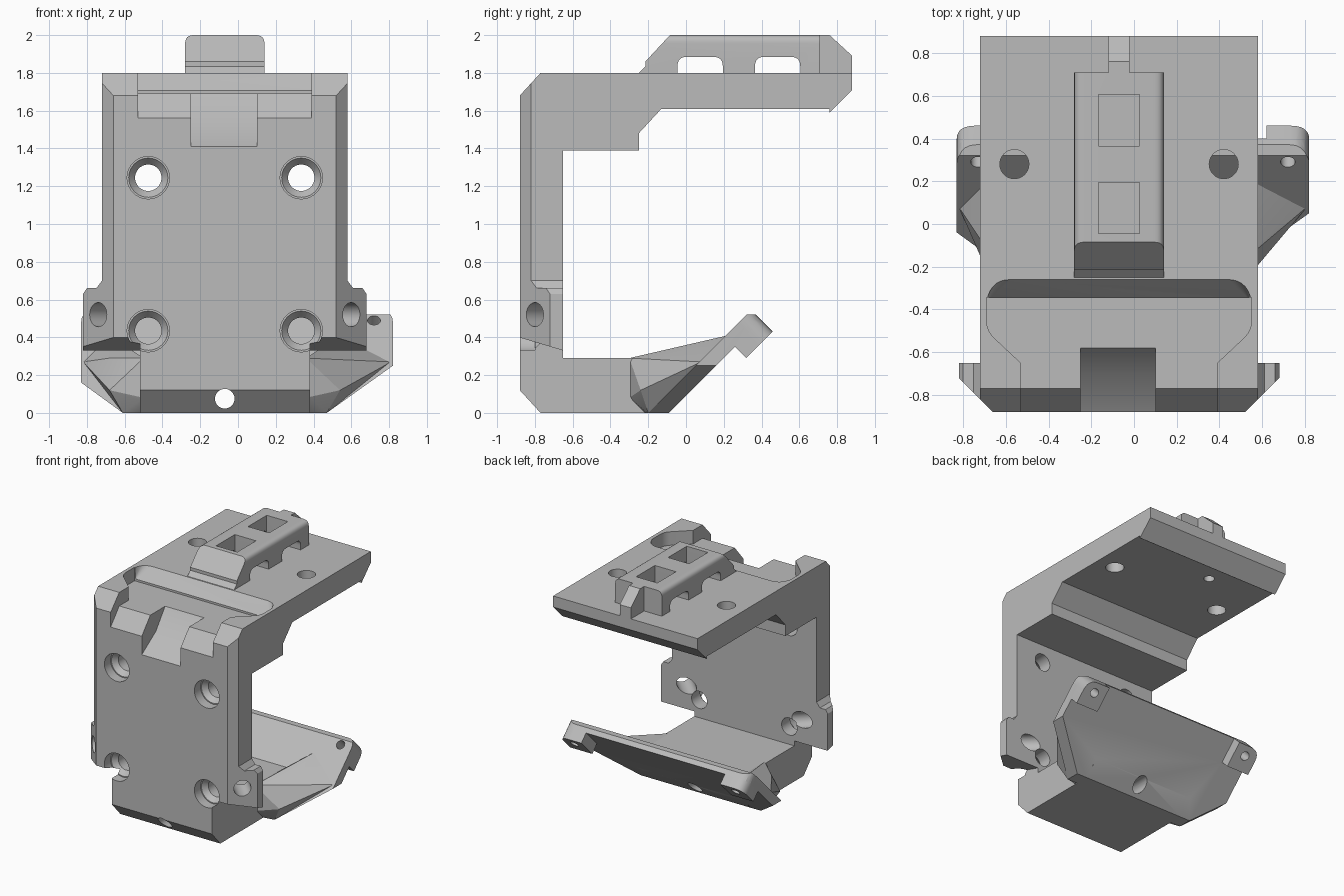
import bpy, bmesh, math
from mathutils import Vector, Matrix

if "Cube" in bpy.data.objects:
    bpy.data.objects.remove(bpy.data.objects["Cube"])

grey = bpy.data.materials.new("plain grey")
grey.use_nodes = True
COLOUR = (0.5, 0.5, 0.5, 1)
grey.diffuse_color = COLOUR
grey.node_tree.nodes["Principled BSDF"].inputs["Base Color"].default_value = COLOUR

MID = -0.07                      # symmetry plane of the bracket
LEFT, RIGHT = MID - 0.65, MID + 0.65


def mirror(x):
    return 2 * MID - x


def finish(name, bm):
    bm.normal_update()
    bmesh.ops.recalc_face_normals(bm, faces=bm.faces[:])
    if bm.calc_volume(signed=True) < 0:
        bmesh.ops.reverse_faces(bm, faces=bm.faces[:])
    mesh = bpy.data.meshes.new(name)
    bm.to_mesh(mesh)
    bm.free()
    mesh.materials.append(grey)
    ob = bpy.data.objects.new(name, mesh)
    bpy.context.scene.collection.objects.link(ob)
    return ob


def prism(name, pts, axis, lo, hi, matrix=None):
    """Extrude a 2D outline along x (y,z), y (x,z) or z (x,y)."""
    put = {"x": lambda a, b, t: (t, a, b),
           "y": lambda a, b, t: (a, t, b),
           "z": lambda a, b, t: (a, b, t)}[axis]
    bm = bmesh.new()
    ends = [[bm.verts.new(put(a, b, t)) for a, b in pts] for t in (lo, hi)]
    n = len(pts)
    bm.faces.new(ends[0][::-1])
    bm.faces.new(ends[1])
    for i in range(n):
        j = (i + 1) % n
        bm.faces.new((ends[0][i], ends[0][j], ends[1][j], ends[1][i]))
    if matrix:
        bm.transform(matrix)
    return finish(name, bm)


def box(name, x, y, z, matrix=None):
    return prism(name, [(x[0], y[0]), (x[1], y[0]), (x[1], y[1]), (x[0], y[1])], "z", *z, matrix)


def hull(name, pts):
    bm = bmesh.new()
    for p in pts:
        bm.verts.new(p)
    bmesh.ops.convex_hull(bm, input=bm.verts[:])
    bmesh.ops.delete(bm, geom=[v for v in bm.verts if not v.link_faces], context="VERTS")
    return finish(name, bm)


def rod(name, start, end, r1, r2=None):
    start, end = Vector(start), Vector(end)
    d = end - start
    bm = bmesh.new()
    bmesh.ops.create_cone(bm, cap_ends=True, segments=40, radius1=r1,
                          radius2=r1 if r2 is None else r2, depth=d.length)
    bm.transform(Matrix.Translation((start + end) / 2) @ d.to_track_quat("Z", "Y").to_matrix().to_4x4())
    return finish(name, bm)


def rounded(pts):
    """Outline whose corners (a, b, r) are rounded where r is given."""
    out = []
    for i, (a, b, r) in enumerate(pts):
        p = Vector((a, b))
        if not r:
            out.append((a, b))
            continue
        p0 = p + (Vector(pts[i - 1][:2]) - p).normalized() * r
        p2 = p + (Vector(pts[(i + 1) % len(pts)][:2]) - p).normalized() * r
        for k in range(7):
            t = k / 6
            q = p + (p0 - p) * (1 - t) ** 2 + (p2 - p) * t ** 2
            out.append((q.x, q.y))
    return out


def combine(target, others, op):
    for o in others:
        mod = target.modifiers.new(op, "BOOLEAN")
        mod.operation, mod.solver, mod.object = op, "EXACT", o
        bpy.context.view_layer.update()
        mesh = bpy.data.meshes.new_from_object(target.evaluated_get(bpy.context.evaluated_depsgraph_get()))
        target.modifiers.clear()
        target.data = mesh
        bpy.data.objects.remove(o)
    return target


def cut(target, *others):
    return combine(target, others, "DIFFERENCE")


def join(target, *others):
    return combine(target, others, "UNION")


# Wall and top plate
bracket = prism("bracket", [(-.88, .3), (-.88, 1.68), (-.77, 1.8), (.88, 1.8), (.88, 1.71), (.76, 1.59),
                            (.76, 1.61), (-.13, 1.61), (-.25, 1.48), (-.25, 1.39), (-.65, 1.39), (-.65, .3)],
                "x", LEFT, RIGHT)

# Side ears and the long corner chamfers
ear = [(.3, .3), (.68, .3), (.68, .63), (.66, .66), (.61, .66), (.58, .7), (.3, .7)]
corner = [(.5, -.9), (.74, -.66), (.74, -.9)]
for side in (lambda x: x, mirror):
    join(bracket, prism("ear", [(side(x), z) for x, z in ear], "y", -.88, -.65))
    cut(bracket, prism("corner_cut", [(side(x), y) for x, y in corner], "z", .1, 1.9))
cut(bracket, prism("under_cut", [(-.95, .42), (-.6, .315), (-.6, .2), (-.95, .2)], "x", -1, 1))

# Shallow pocket in the top with its sloped back and open front
pocket = [(-.69, -.345, 0), (-.69, -.5, .05), (-.53, -.65, 0), (-.53, -1, 0)]
pocket += [(mirror(x), y, r) for x, y, r in reversed(pocket)]
cut(bracket, prism("pocket_cut", rounded(pocket), "z", 1.69, 1.9))
lip = rounded([(-.69, -.36, 0), (-.66, -.26, .08), (mirror(-.66), -.26, .08), (mirror(-.69), -.36, 0)])
cut(bracket, hull("pocket_slope_cut", [(x, y, z) for x, y in lip for z in (1.8, 1.85)]
                  + [(-.685, -.36, 1.69), (mirror(-.685), -.36, 1.69)]))
cut(bracket, prism("front_slope_cut", [(-1, 1.9), (-.77, 1.9), (-.77, 1.69), (-.88, 1.56), (-1, 1.42)],
                   "x", -.53, mirror(-.53)))
cut(bracket, prism("notch_cut", [(-1, 1.9), (-.58, 1.9), (-.58, 1.69), (-.7, 1.53), (-1, 1.33)],
                   "x", -.25, .1))

# Lower arm
join(bracket, prism("lower_arm", [(-.88, .12), (-.77, 0), (-.09, 0), (.02, .11), (.09, .29),
                                  (-.65, .29), (-.65, .45), (-.88, .45)], "x", -.52, .38))

# Tilted wing plate with two mounting tabs
TILT = Matrix.Rotation(math.radians(45), 4, "X")
outline = rounded([(-.83, -.3, 0), (.82, -.3, 0), (.82, .63, .09), (-.83, .63, .09)])
wing = prism("wing_plate", outline, "z", .064, .141, TILT)
for a, b in ((.62, .82), (-.83, -.63)):
    outer = (lambda x: .05 if abs(x) > .7 else 0)
    tab = rounded([(a, .431, 0), (b, .431, 0), (b, .63, outer(b) * 1.8), (a, .63, outer(a) * 1.8)])
    join(wing, prism("tab", tab, "z", -.021, .1, TILT))

# Gussets between the lower arm and the wing
for side, tip in ((lambda x: x, .81), (mirror, -.82)):
    pts = [(.36, -.3, .08), (.36, -.22, 0), (.47, -.2, 0), (.36, -.3, .29), (.36, -.06, .29), (.54, -.13, .29),
           (.54, -.24, .12), (.54, .22, .41), (.54, .1, .25)]
    join(wing, hull("gusset", [(side(x), y, z) for x, y, z in pts] + [(tip, .08, .27)]))

# Trim the wing: flat bottom, sloped lower corners, flat top edge
cut(wing, box("bottom_cut", (-1, 1), (-1, 1), (-1, 0)), box("top_cut", (-1, 1), (-1, 1), (.52, 1)),
    prism("corner_cut", [(.47, 0), (.82, .25), (1, .38), (1, -.2), (.47, -.2)], "y", -1, 1),
    prism("corner_cut", [(-.61, 0), (-.83, .16), (-1, .283), (-1, -.2), (-.61, -.2)], "y", -1, 1))
for x in (.72, -.73):
    cut(wing, rod("tab_hole", (x, .19, .59), (x, .6, .18), .034))
join(bracket, wing)

# Rail on the top plate with pockets and side arches
rail = prism("rail", rounded([(-.28, 1.78, 0), (.14, 1.78, 0), (.14, 2, .045), (-.28, 2, .045)]), "y", -.25, .71)
cut(rail, prism("rail_front_cut", [(-.3, 1.76), (-.25, 1.8), (-.215, 1.835), (-.215, 1.86), (-.085, 2),
                                   (-.085, 2.1), (-.3, 2.1)], "x", -.4, .3))
join(rail, prism("fin", [(.6, 1.78), (.88, 1.78), (.88, 1.89), (.76, 2), (.6, 2)], "x", -.12, -.02))
for y in (-.045, .365):
    arch = rounded([(y, 1.8, 0), (y + .24, 1.8, 0), (y + .24, 1.885, .05), (y, 1.885, .05)])
    cut(rail, prism("arch_cut", arch, "x", -.4, .3),
        box("rail_pocket", (-.165, .025), (y, y + .24), (1.8, 2.1)))
join(bracket, rail)

# Countersunk holes through the wall
for x in (-.475, mirror(-.475)):
    for z in (.435, 1.245):
        cut(bracket, rod("bore", (x, -1, z), (x, -.8, z), .112),
            rod("sink", (x, -.81, z), (x, -.76, z), .112, .07),
            rod("hole", (x, -.95, z), (x, -.6, z), .07))

# Slanted ear holes, plate holes, lower arm hole and blind hole
for side in (lambda x: x, mirror):
    cut(bracket, rod("ear_hole", (side(.7), -.9, .52), (side(.4), -.6, .52), .064),
        rod("plate_hole", (side(.42), .28, 1.5), (side(.42), .28, 1.9), .068))
cut(bracket, rod("arm_hole", (MID, -1, .075), (MID, .2, .075), .052),
    rod("blind_hole", (-.22, .6, 1.5), (-.22, .6, 1.75), .04))

bpy.context.view_layer.objects.active = bracket
bracket.select_set(True)
bpy.ops.object.shade_smooth_by_angle(angle=math.radians(25))
